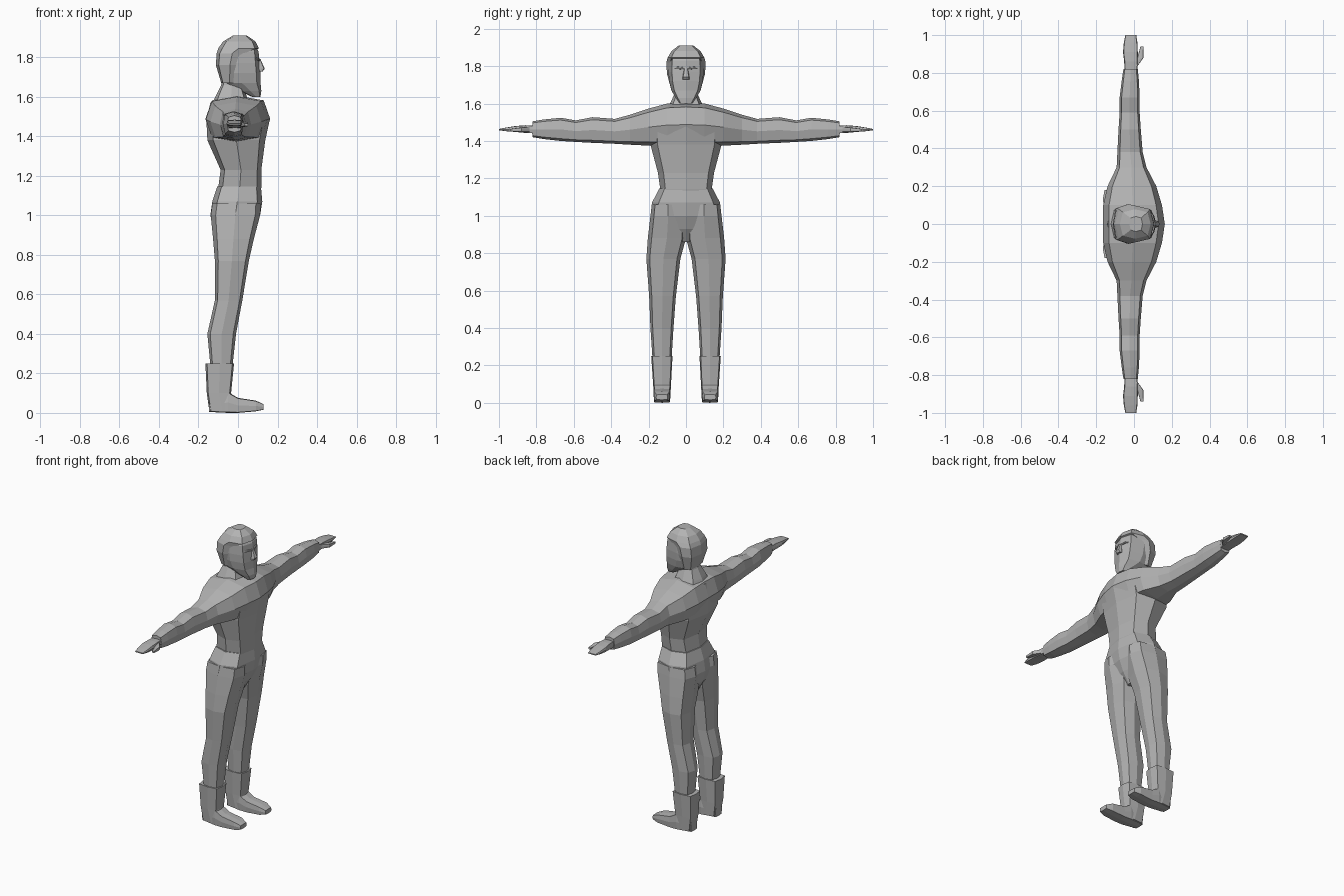
import bpy, bmesh, math
from mathutils import Vector

grey = bpy.data.materials.new("plain grey")
grey.diffuse_color = (0.45, 0.45, 0.45, 1)


def finish(name, bm, mirror=False):
    bmesh.ops.recalc_face_normals(bm, faces=bm.faces[:])
    me = bpy.data.meshes.new(name)
    bm.to_mesh(me)
    bm.free()
    me.materials.append(grey)
    ob = bpy.data.objects.new(name, me)
    bpy.context.collection.objects.link(ob)
    if mirror:
        m = ob.modifiers.new("Mirror", 'MIRROR')
        m.use_axis = (False, True, False)
        m.use_clip = False
    return ob


def loft(name, axis, rings, mirror=False, diag=0.8):
    """Eight-sided loft along an axis; each ring is (position, a0, a1, b0, b1)."""
    order = {'x': (2, 0, 1), 'y': (0, 2, 1), 'z': (0, 1, 2)}[axis]
    bm = bmesh.new()
    loops = []
    for t, a0, a1, b0, b1 in rings:
        loop = []
        for k in range(8):
            f = diag * math.sqrt(2) if k % 2 else 1
            c = f * math.cos(k * math.pi / 4)
            s = f * math.sin(k * math.pi / 4)
            a = (a0 + a1) / 2 + c * (a1 - a0) / 2
            b = (b0 + b1) / 2 + s * (b1 - b0) / 2
            if axis == 'x':
                p = (t, a, b)
            elif axis == 'y':
                p = (a, t, b)
            else:
                p = (a, b, t)
            loop.append(bm.verts.new(p))
        loops.append(loop)
    for lo, hi in zip(loops, loops[1:]):
        for k in range(8):
            n = (k + 1) % 8
            bm.faces.new((lo[k], lo[n], hi[n], hi[k]))
    bm.faces.new(loops[0][::-1])
    bm.faces.new(loops[-1])
    return finish(name, bm, mirror)


def sym(rows):
    """Rings centred on y = 0: (z, x0, x1, half width)."""
    return [(z, x0, x1, -h, h) for z, x0, x1, h in rows]


# Shirt body
loft("torso", 'z', sym([
    (1.06, -0.10, 0.10, 0.13), (1.14, -0.10, 0.118, 0.137),
    (1.23, -0.088, 0.118, 0.150), (1.38, -0.155, 0.138, 0.190),
    (1.48, -0.160, 0.160, 0.190), (1.57, -0.140, 0.09, 0.13)]))

# Shoulders and sleeves
loft("sleeve", 'y', [
    (0.00, -0.165, 0.163, 1.37, 1.605), (0.10, -0.163, 0.148, 1.37, 1.600),
    (0.20, -0.140, 0.118, 1.375, 1.573), (0.30, -0.092, 0.066, 1.38, 1.540),
    (0.38, -0.088, 0.046, 1.385, 1.518), (0.50, -0.082, 0.036, 1.39, 1.527),
    (0.59, -0.076, 0.030, 1.395, 1.510), (0.67, -0.076, 0.030, 1.40, 1.524),
    (0.76, -0.065, 0.026, 1.41, 1.515), (0.82, -0.056, 0.020, 1.42, 1.505)],
    True)

# Hands
loft("hand", 'y', [
    (0.80, -0.050, 0.018, 1.440, 1.482), (0.86, -0.052, 0.020, 1.443, 1.484),
    (0.91, -0.058, 0.020, 1.448, 1.480), (0.96, -0.054, 0.018, 1.452, 1.472),
    (1.00, -0.046, 0.012, 1.457, 1.464)], True, 0.9)
loft("thumb", 'y', [
    (0.835, -0.010, 0.018, 1.448, 1.476), (0.88, 0.018, 0.050, 1.448, 1.472),
    (0.94, 0.034, 0.050, 1.452, 1.464)], True, 0.9)

# Trousers
loft("hips", 'z', sym([
    (0.86, -0.085, 0.04, 0.04), (0.93, -0.125, 0.085, 0.12),
    (1.00, -0.140, 0.112, 0.190), (1.07, -0.130, 0.123, 0.182),
    (1.145, -0.105, 0.116, 0.143)]))
loft("trouser_leg", 'z', [
    (0.22, -0.138, -0.030, 0.078, 0.178), (0.40, -0.155, -0.010, 0.067, 0.190),
    (0.57, -0.117, 0.022, 0.054, 0.197), (0.77, -0.117, 0.055, 0.030, 0.212),
    (0.88, -0.126, 0.080, 0.000, 0.204), (1.00, -0.138, 0.112, 0.000, 0.190),
    (1.06, -0.130, 0.115, 0.010, 0.182)], True)

# Boots
loft("boot_shaft", 'z', [
    (0.01, -0.145, -0.010, 0.085, 0.170), (0.10, -0.158, -0.035, 0.080, 0.176),
    (0.25, -0.165, -0.020, 0.072, 0.186)], True, 0.88)
loft("boot_foot", 'x', [
    (-0.148, 0.095, 0.160, 0.005, 0.070), (-0.05, 0.082, 0.174, 0.0, 0.105),
    (0.00, 0.084, 0.172, 0.0, 0.076), (0.09, 0.086, 0.172, 0.008, 0.062),
    (0.13, 0.098, 0.160, 0.016, 0.044)], True, 0.92)

# Neck and open collar
loft("neck", 'z', sym([
    (1.55, -0.135, 0.07, 0.11), (1.60, -0.115, 0.045, 0.085),
    (1.66, -0.085, 0.022, 0.058), (1.72, -0.07, 0.02, 0.055)]))

# Head and hair cap
loft("head", 'z', sym([
    (1.60, 0.070, 0.114, 0.034), (1.63, 0.005, 0.118, 0.055),
    (1.67, -0.075, 0.114, 0.078), (1.72, -0.100, 0.114, 0.090),
    (1.77, -0.105, 0.110, 0.094), (1.83, -0.100, 0.104, 0.092),
    (1.87, -0.070, 0.080, 0.075), (1.895, -0.03, 0.05, 0.04)]))
loft("hair", 'z', sym([
    (1.67, -0.085, 0.000, 0.078), (1.76, -0.112, 0.030, 0.102),
    (1.82, -0.108, 0.050, 0.105), (1.845, -0.100, 0.106, 0.098),
    (1.88, -0.075, 0.088, 0.078), (1.91, -0.025, 0.045, 0.040)]))

# Nose and brows
loft("nose", 'z', sym([
    (1.728, 0.095, 0.125, 0.020), (1.742, 0.095, 0.135, 0.018),
    (1.79, 0.095, 0.114, 0.009)]))
loft("brow", 'y', [
    (0.010, 0.085, 0.113, 1.780, 1.794), (0.045, 0.080, 0.104, 1.784, 1.798),
    (0.062, 0.070, 0.092, 1.782, 1.792)], True)
